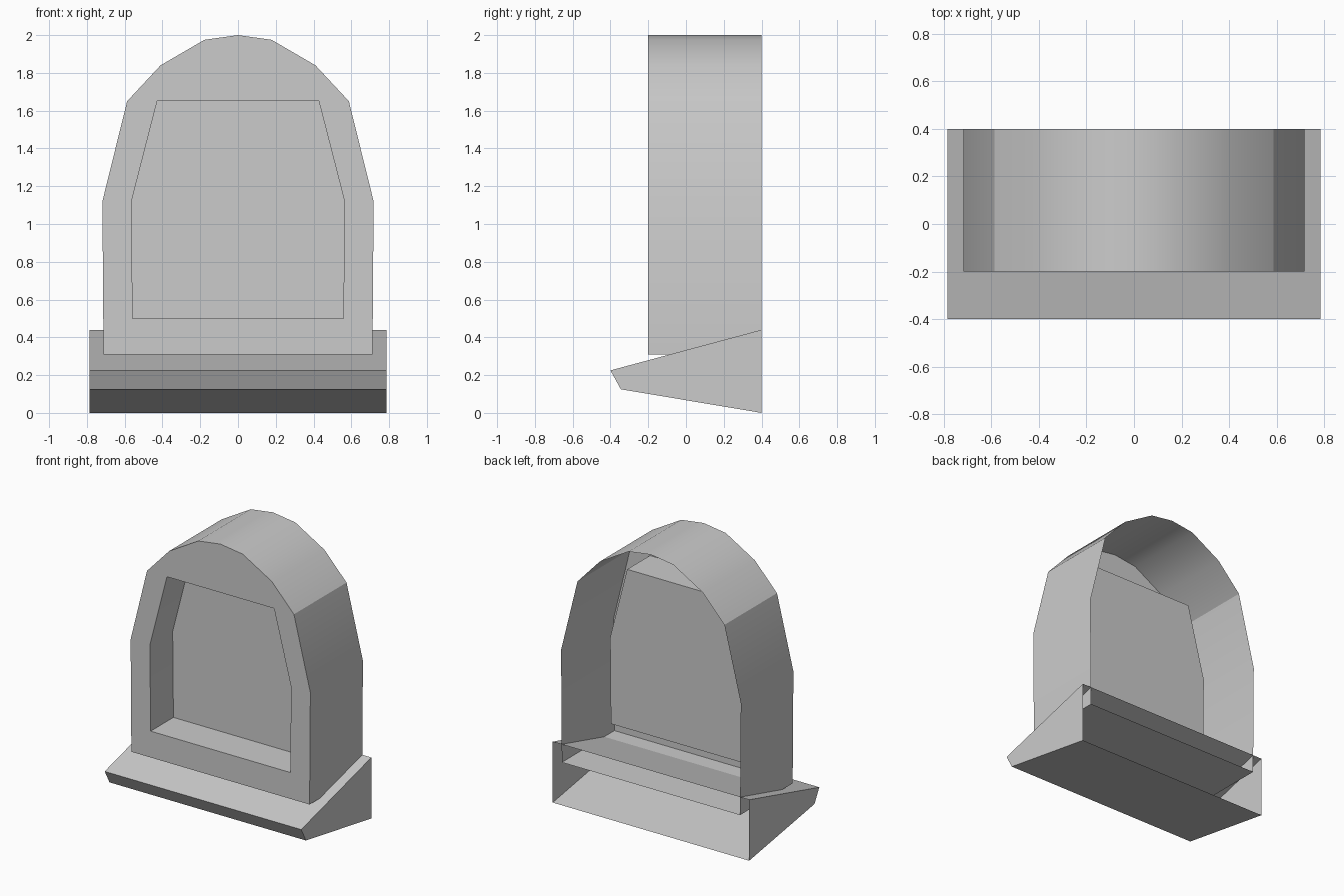
import bpy, bmesh, math

cube = bpy.data.objects.get("Cube")
if cube:
    bpy.data.objects.remove(cube, do_unlink=True)

# One stone colour for everything
stone = bpy.data.materials.new("light_grey_stone")
stone.use_nodes = True
grey = (0.6, 0.6, 0.6, 1)
stone.diffuse_color = grey
stone.node_tree.nodes["Principled BSDF"].inputs["Base Color"].default_value = grey


def mirrored(half):
    """Close a right-hand outline (bottom to top) with its mirror image."""
    return half + [(-x, z) for x, z in reversed(half) if x > 0]


def make_loop(bm, points):
    verts = [bm.verts.new(p) for p in points]
    edges = [bm.edges.new((v, verts[(i + 1) % len(verts)])) for i, v in enumerate(verts)]
    return verts, edges


def sweep(bm, verts, points):
    """Walls from a loop of vertices to a matching loop of points."""
    far = [bm.verts.new(p) for p in points]
    n = len(verts)
    for i in range(n):
        j = (i + 1) % n
        bm.faces.new((verts[i], verts[j], far[j], far[i]))
    return far


def finish(name, bm, smooth_angle=None):
    bmesh.ops.recalc_face_normals(bm, faces=bm.faces)
    mesh = bpy.data.meshes.new(name)
    bm.to_mesh(mesh)
    bm.free()
    mesh.materials.append(stone)
    obj = bpy.data.objects.new(name, mesh)
    bpy.context.collection.objects.link(obj)
    if smooth_angle:
        bpy.ops.object.select_all(action='DESELECT')
        obj.select_set(True)
        bpy.context.view_layer.objects.active = obj
        bpy.ops.object.shade_smooth_by_angle(angle=math.radians(smooth_angle))
    return obj


# Arched slab: open-backed shell with a recessed front panel
FRONT, PANEL, BACK = -0.2, 0.06, 0.4
arch = mirrored([(0.712, 0.31), (0.718, 1.12), (0.587, 1.65),
                 (0.41, 1.84), (0.178, 1.975), (0, 2.0)])
recess = mirrored([(0.558, 0.5), (0.564, 1.12), (0.428, 1.65)])

bm = bmesh.new()
outer, outer_edges = make_loop(bm, [(x, FRONT, z) for x, z in arch])
inner, inner_edges = make_loop(bm, [(x, FRONT, z) for x, z in recess])
bmesh.ops.triangle_fill(bm, edges=outer_edges + inner_edges,
                        use_beauty=True, normal=(0, -1, 0))
sweep(bm, outer, [(x, BACK, z) for x, z in arch])
bm.faces.new(sweep(bm, inner, [(x, PANEL, z) for x, z in recess]))
finish("arched_slab", bm, 25)

# Wedge base: sloped block, open at the back
HALF_WIDTH = 0.785
profile = [(0.4, 0.0), (-0.345, 0.125), (-0.4, 0.225), (0.4, 0.44)]
bm = bmesh.new()
left = [bm.verts.new((HALF_WIDTH, y, z)) for y, z in profile]
right = [bm.verts.new((-HALF_WIDTH, y, z)) for y, z in profile]
bm.faces.new(left)
bm.faces.new(right)
for i in range(len(profile) - 1):
    bm.faces.new((left[i], left[i + 1], right[i + 1], right[i]))
finish("wedge_base", bm)
